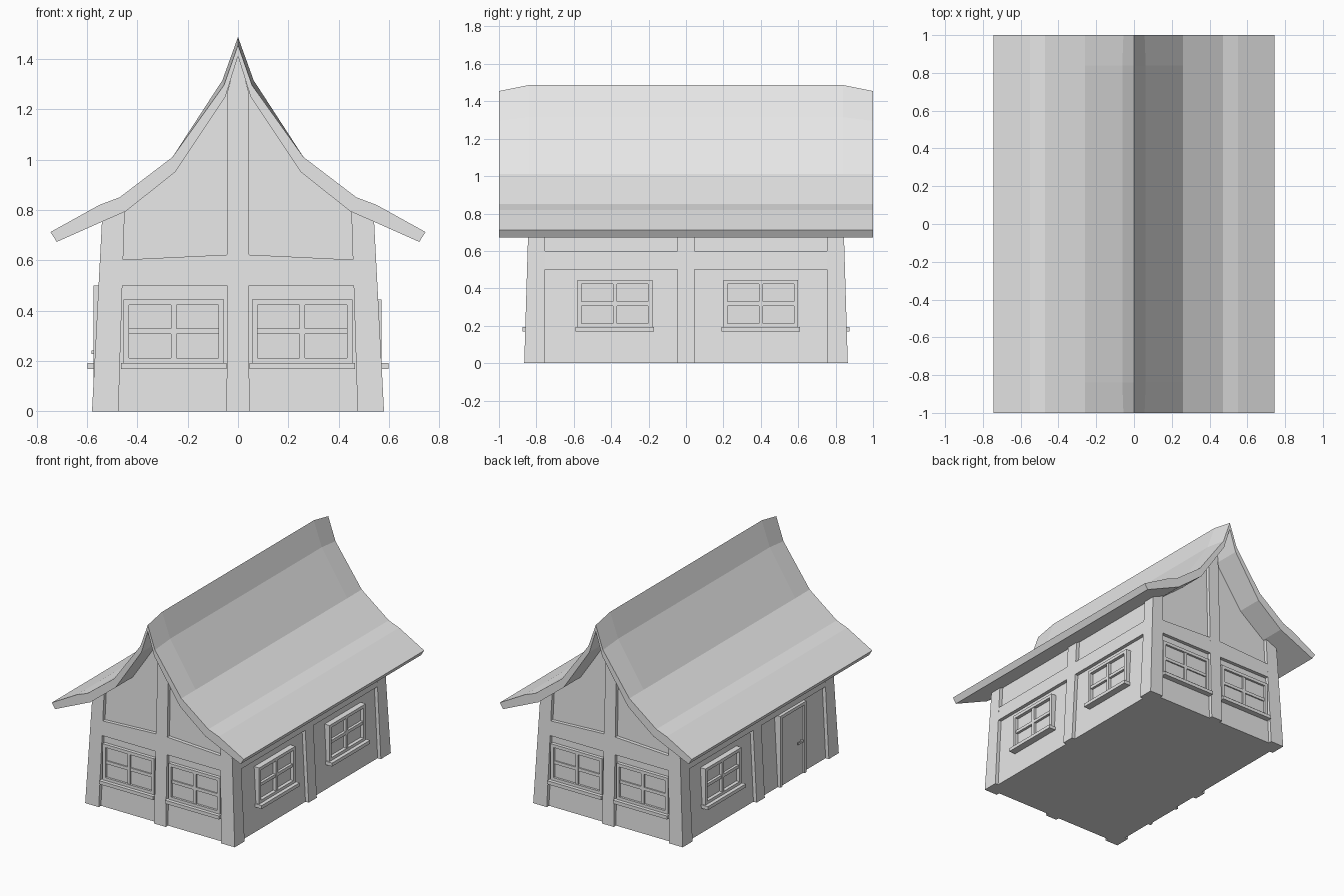
import bpy, bmesh

if "Cube" in bpy.data.objects:
    bpy.data.objects.remove(bpy.data.objects["Cube"])

grey = bpy.data.materials.new("plain grey")
grey.diffuse_color = (0.8, 0.8, 0.8, 1)
grey.use_nodes = True
grey.node_tree.nodes["Principled BSDF"].inputs["Base Color"].default_value = grey.diffuse_color


def loft(name, rings):
    """Skin equal-length rings of points and cap both ends."""
    bm = bmesh.new()
    vs = [[bm.verts.new(p) for p in ring] for ring in rings]
    n = len(vs[0])
    for a, b in zip(vs, vs[1:]):
        for i in range(n):
            j = (i + 1) % n
            bm.faces.new((a[i], a[j], b[j], b[i]))
    bm.faces.new(vs[0])
    bm.faces.new(vs[-1])
    bmesh.ops.recalc_face_normals(bm, faces=bm.faces)
    me = bpy.data.meshes.new(name)
    bm.to_mesh(me)
    bm.free()
    me.materials.append(grey)
    ob = bpy.data.objects.new(name, me)
    bpy.context.collection.objects.link(ob)
    return ob


def slab(name, pts, axis, side, inner, outer, slope=0.0):
    """Outline in (u, z) on one wall, from depth inner out to a leaning outer face."""
    def put(u, d, z):
        return (u, side * d, z) if axis == 'y' else (side * d, u, z)
    return loft(name, [[put(u, inner, z) for u, z in pts],
                       [put(u, outer - slope * z, z) for u, z in pts]])


def rect(u0, u1, z0, z1):
    return [(u0, z0), (u1, z0), (u1, z1), (u0, z1)]


def mirrored(half):
    """Closed profile from the right half, whose ends both lie on x = 0."""
    return half + [(-x, z) for x, z in reversed(half[1:-1])]


LEAN_X, LEAN_Y = 0.053, 0.03      # inward lean of side and gable walls

# Recessed plaster walls
core = mirrored([(0, 0), (0.555, 0), (0.514, 0.775), (0.445, 0.805),
                 (0.25, 0.96), (0.05, 1.26), (0, 1.42)])
loft("walls", [[(x, s * (0.84 - LEAN_Y * z), z) for x, z in core] for s in (-1, 1)])

# Curved roof, ridge dipping at both gable ends
under = [(0.72, 0.673), (0.445, 0.795), (0.25, 0.95), (0.05, 1.25), (0, 1.41)]
eaves = [(0.26, 1.01), (0.47, 0.85), (0.55, 0.82), (0.745, 0.712)]
middle = mirrored([(0, 1.487), (0.062, 1.315)] + eaves + under)
end = mirrored([(0, 1.455), (0.056, 1.295)] + eaves + under)
loft("roof", [[(x, y, z) for x, z in prof]
              for y, prof in ((-1, end), (-0.84, middle), (0.84, middle), (1, end))])

# Timber frame
for s in (-1, 1):
    # corner posts
    for sx in (-1, 1):
        post = [(sx * x, z) for x, z in
                ((0.475, 0), (0.58, 0), (0.54, 0.765), (0.45, 0.805))]
        slab("corner_post", post, 'y', s, 0.755, 0.865, LEAN_Y)
    # gable timbers
    slab("gable_post", [(-0.045, 0), (0.045, 0), (0.042, 1.27), (0, 1.42), (-0.042, 1.27)],
         'y', s, 0.75, 0.865, LEAN_Y)
    slab("gable_beam", [(-0.465, 0.5), (0.465, 0.5), (0.462, 0.602), (0, 0.624), (-0.462, 0.602)],
         'y', s, 0.75, 0.8649, LEAN_Y)
    # side timbers
    slab("side_post", rect(-0.045, 0.045, 0, 0.765), 'x', s, 0.45, 0.58, LEAN_X)
    slab("side_beam", rect(-0.76, 0.76, 0.5, 0.6), 'x', s, 0.45, 0.5799, LEAN_X)


def window(axis, side, c, wall, front, sill):
    """Frame, cross bars, pane and sill; wall and front are depths."""
    h, z0, z1, f, b = 0.2, 0.19, 0.445, 0.022, 0.011
    zm = (z0 + z1) / 2
    back = wall - 0.03
    for u0, u1, a0, a1 in ((c - h, c - h + f, z0, z1), (c + h - f, c + h, z0, z1),
                           (c - h + f, c + h - f, z1 - f, z1),
                           (c - h + f, c + h - f, z0, z0 + f)):
        slab("window_frame", rect(u0, u1, a0, a1), axis, side, back, front)
    slab("window_bar_upright", rect(c - b, c + b, z0, z1 - f), axis, side, back, front - 0.004)
    slab("window_bar_level", rect(c - h + f, c + h - f, zm - b, zm + b), axis, side,
         back, front - 0.006)
    slab("window_pane", rect(c - h + f, c + h - f, z0 + f, z1 - f), axis, side,
         wall - 0.007, wall + 0.001)
    slab("window_sill", rect(c - h - 0.01, c + h + 0.01, 0.168, 0.192), axis, side, back, sill)


# Two windows on each gable, two on the right side, one beside the door
for s in (-1, 1):
    for c in (-0.255, 0.255):
        window('y', s, c, 0.834, 0.85, 0.875)
for s, c in ((1, -0.38), (1, 0.4), (-1, 0.4)):
    window('x', s, c, 0.546, 0.571, 0.597)

# Door on the left side
for u0, u1, z0, z1 in ((-0.515, -0.493, 0, 0.5), (-0.247, -0.225, 0, 0.5),
                       (-0.493, -0.247, 0.478, 0.5)):
    slab("door_frame", rect(u0, u1, z0, z1), 'x', -1, 0.5, 0.575)
slab("door", rect(-0.493, -0.247, 0, 0.478), 'x', -1, 0.5, 0.564)
slab("door_handle", rect(-0.475, -0.415, 0.228, 0.242), 'x', -1, 0.574, 0.582)
slab("door_handle_stem", rect(-0.475, -0.461, 0.228, 0.242), 'x', -1, 0.56, 0.575)
